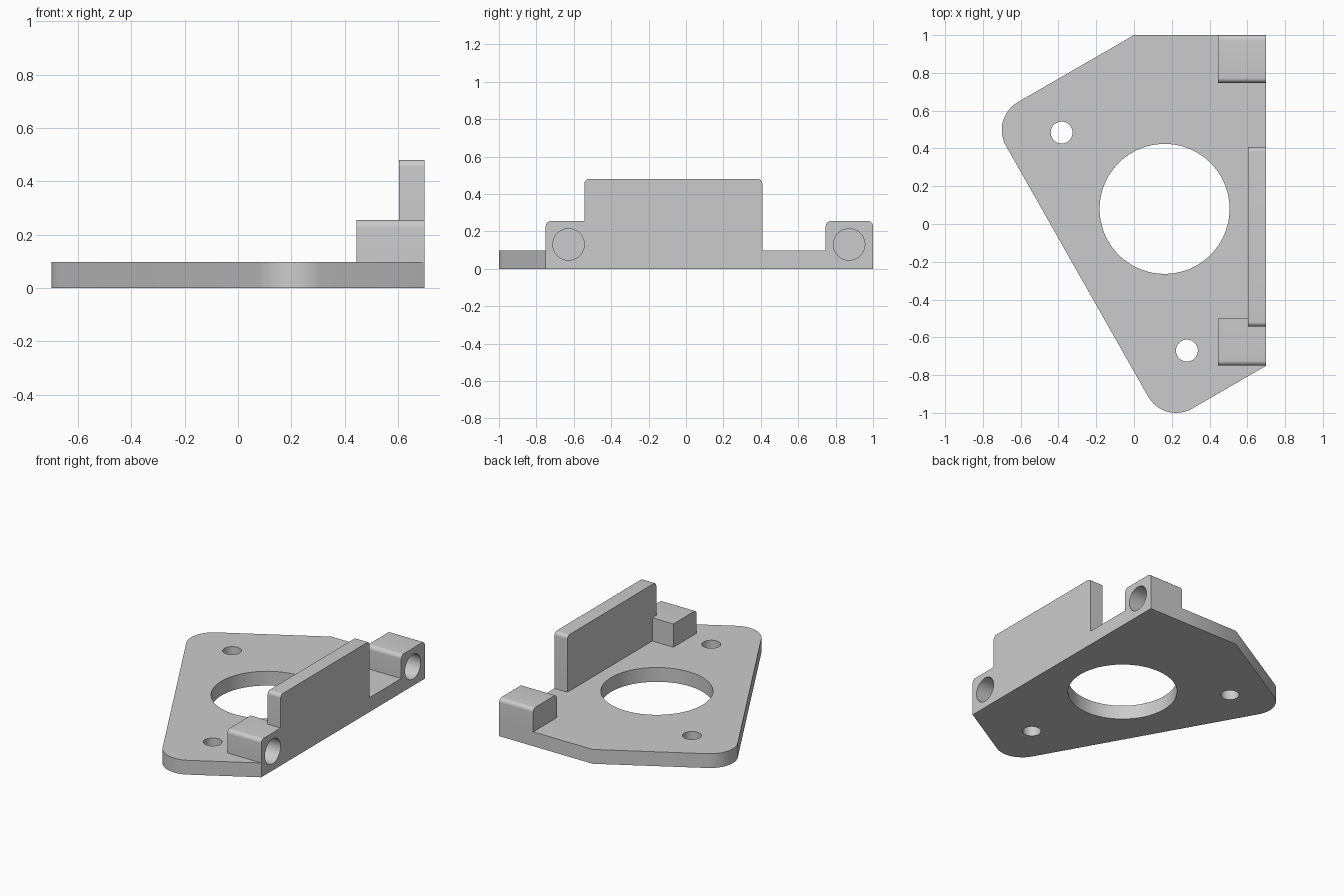
import bpy, bmesh
from math import radians, cos, sin
from mathutils import Vector

cube = bpy.data.objects.get("Cube")
if cube:
    bpy.data.objects.remove(cube, do_unlink=True)

grey = bpy.data.materials.new("plain grey")
grey.use_nodes = True
grey.diffuse_color = (0.6, 0.6, 0.6, 1)
grey.node_tree.nodes["Principled BSDF"].inputs["Base Color"].default_value = (0.6, 0.6, 0.6, 1)

T = 0.097      # plate thickness
SIDE = 0.70    # mounting face


def arc(cx, cy, r, a0, a1, n=12):
    return [(cx + r * cos(radians(a0 + (a1 - a0) * i / n)),
             cy + r * sin(radians(a0 + (a1 - a0) * i / n))) for i in range(n + 1)]


def prism(name, outline, lo, hi, axis="z"):
    """Extrude an xy outline along z, or a yz outline along x."""
    place = (lambda p, h: (p[0], p[1], h)) if axis == "z" else (lambda p, h: (h, p[0], p[1]))
    bm = bmesh.new()
    face = bm.faces.new([bm.verts.new(place(p, lo)) for p in outline])
    top = bmesh.ops.extrude_face_region(bm, geom=[face])["geom"]
    shift = Vector(place((0, 0), hi - lo))
    bmesh.ops.translate(bm, vec=shift, verts=[v for v in top if isinstance(v, bmesh.types.BMVert)])
    bmesh.ops.recalc_face_normals(bm, faces=bm.faces)
    mesh = bpy.data.meshes.new(name)
    bm.to_mesh(mesh)
    bm.free()
    mesh.materials.append(grey)
    obj = bpy.data.objects.new(name, mesh)
    bpy.context.collection.objects.link(obj)
    return obj


def tab_outline(y0, y1, top, r, round_back=True):
    """Upright profile with rounded top corners."""
    back = arc(y1 - r, top - r, r, 0, 90, 8) if round_back else [(y1, top)]
    return [(y0, 0), (y1, 0)] + back + arc(y0 + r, top - r, r, 90, 180, 8)


def combine(target, other, operation):
    mod = target.modifiers.new(operation.lower(), "BOOLEAN")
    mod.operation, mod.solver, mod.object = operation, "EXACT", other
    bpy.context.view_layer.objects.active = target
    bpy.ops.object.modifier_apply(modifier=mod.name)
    bpy.data.objects.remove(other, do_unlink=True)


# Base plate with two rounded corners
R = 0.17
outline = [(SIDE, -0.75), (SIDE, 1.0), (0, 1.0)]
outline += arc(-SIDE + R, 0.498, R, 120, 210)
outline += arc(0.223, -1 + R, R, 210, 300)
bracket = prism("motor_bracket", outline, 0, T)

# Mounting blocks and upright wall
for name, x0, profile in (
        ("front_block", 0.445, tab_outline(-0.75, -0.50, 0.255, 0.027, False)),
        ("back_block", 0.445, tab_outline(0.747, 1.0, 0.255, 0.027)),
        ("upright_wall", 0.603, tab_outline(-0.543, 0.408, 0.48, 0.025))):
    combine(bracket, prism(name, profile, x0, SIDE, "x"), "UNION")

# Large centre opening and two screw holes
for x, y, r, n in ((0.162, 0.08, 0.344, 96), (-0.383, 0.484, 0.058, 40), (0.28, -0.67, 0.058, 40)):
    combine(bracket, prism("hole_cutter", arc(x, y, r, 0, 360, n)[:-1], -0.1, 0.3), "DIFFERENCE")

# Blind holes in the side of the blocks
for y in (-0.628, 0.872):
    bore = prism("bore_cutter", arc(y, 0.13, 0.084, 0, 360, 48)[:-1], 0.50, 0.9, "x")
    combine(bracket, bore, "DIFFERENCE")

# Smooth the curved walls, keep the edges crisp
bpy.ops.object.select_all(action="DESELECT")
bracket.select_set(True)
bpy.context.view_layer.objects.active = bracket
bpy.ops.object.shade_smooth_by_angle(angle=radians(30))
